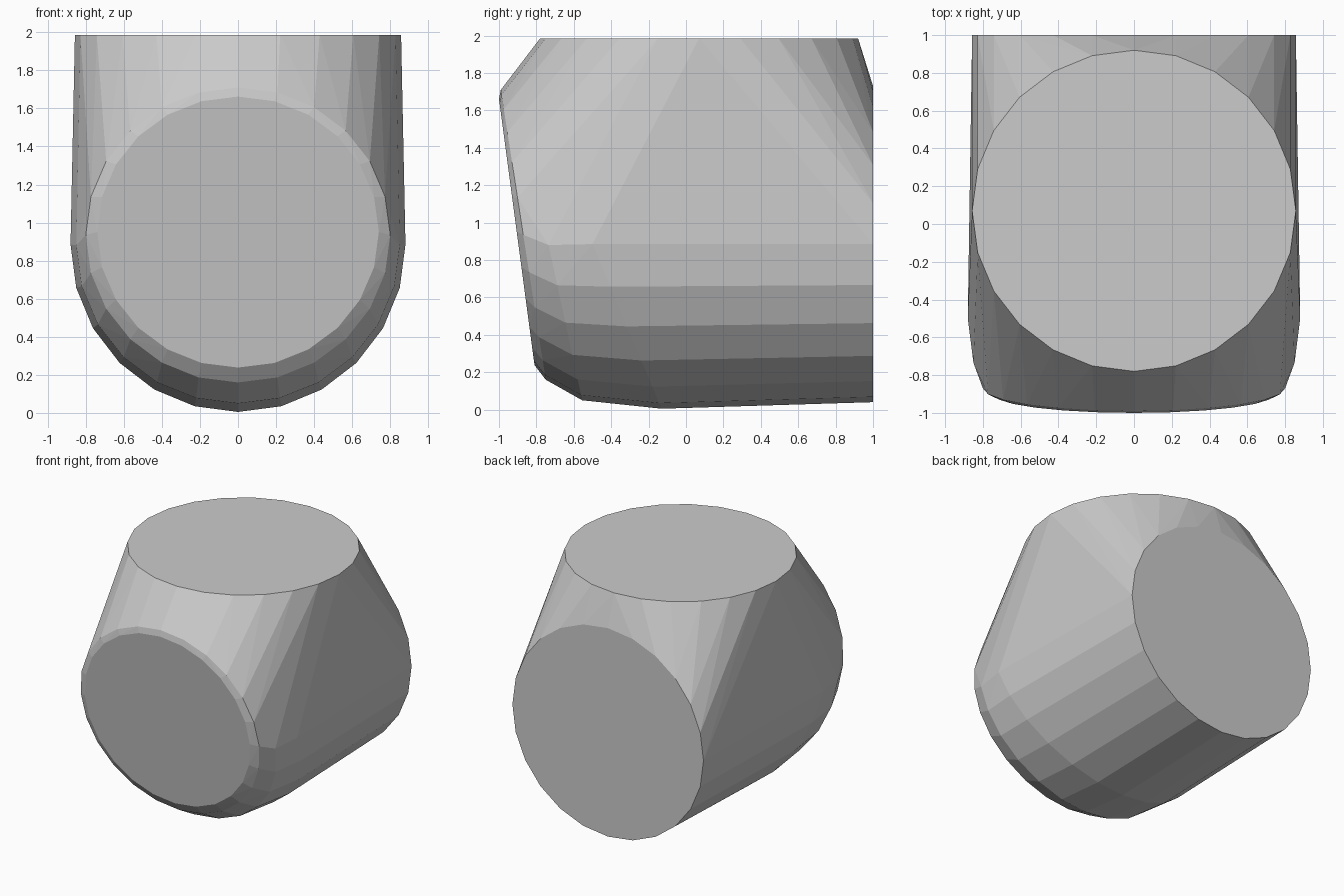
import bpy, bmesh
from math import sin, cos, radians, pi

if "Cube" in bpy.data.objects:
    bpy.data.objects.remove(bpy.data.objects["Cube"])

SEG = 24


def ring(bm, centre, rx, v_axis, start=0, end=360):
    """Ellipse points: rx along x, v_axis = (dy, dz) half-axis in the yz plane."""
    step = 360 / SEG
    n = round((end - start) / step)
    for i in range(n if end - start >= 360 else n + 1):
        a = radians(start + i * step)
        s = sin(a)
        bm.verts.new((rx * cos(a), centre[0] + v_axis[0] * s, centre[1] + v_axis[1] * s))


bm = bmesh.new()

# Flat top and flat back discs
ring(bm, (0.07, 1.985), 0.857, (0.85, 0))
ring(bm, (1.0, 0.885), 0.857, (0, 0.845))

# Sloping front face and the rim bevel behind it
ring(bm, (-0.905, 0.95), 0.74, (-0.095, 0.712))
ring(bm, (-0.87, 0.935), 0.80, (-0.12, 0.775))

# Rounded lower front, widening to the belly
ring(bm, (-0.735, 0.88), 0.85, (-0.18, 0.83), 180, 360)
ring(bm, (-0.50, 0.885), 0.88, (-0.37, 0.88), 165, 375)

# Skin everything with one convex shell
res = bmesh.ops.convex_hull(bm, input=bm.verts[:])
loose = [v for v in bm.verts if not v.link_faces]
bmesh.ops.delete(bm, geom=loose, context='VERTS')
bmesh.ops.dissolve_limit(bm, angle_limit=radians(1), verts=bm.verts[:], edges=bm.edges[:])
bmesh.ops.recalc_face_normals(bm, faces=bm.faces[:])

mesh = bpy.data.meshes.new("faceted_block")
bm.to_mesh(mesh)
bm.free()
block = bpy.data.objects.new("faceted_block", mesh)
bpy.context.collection.objects.link(block)
